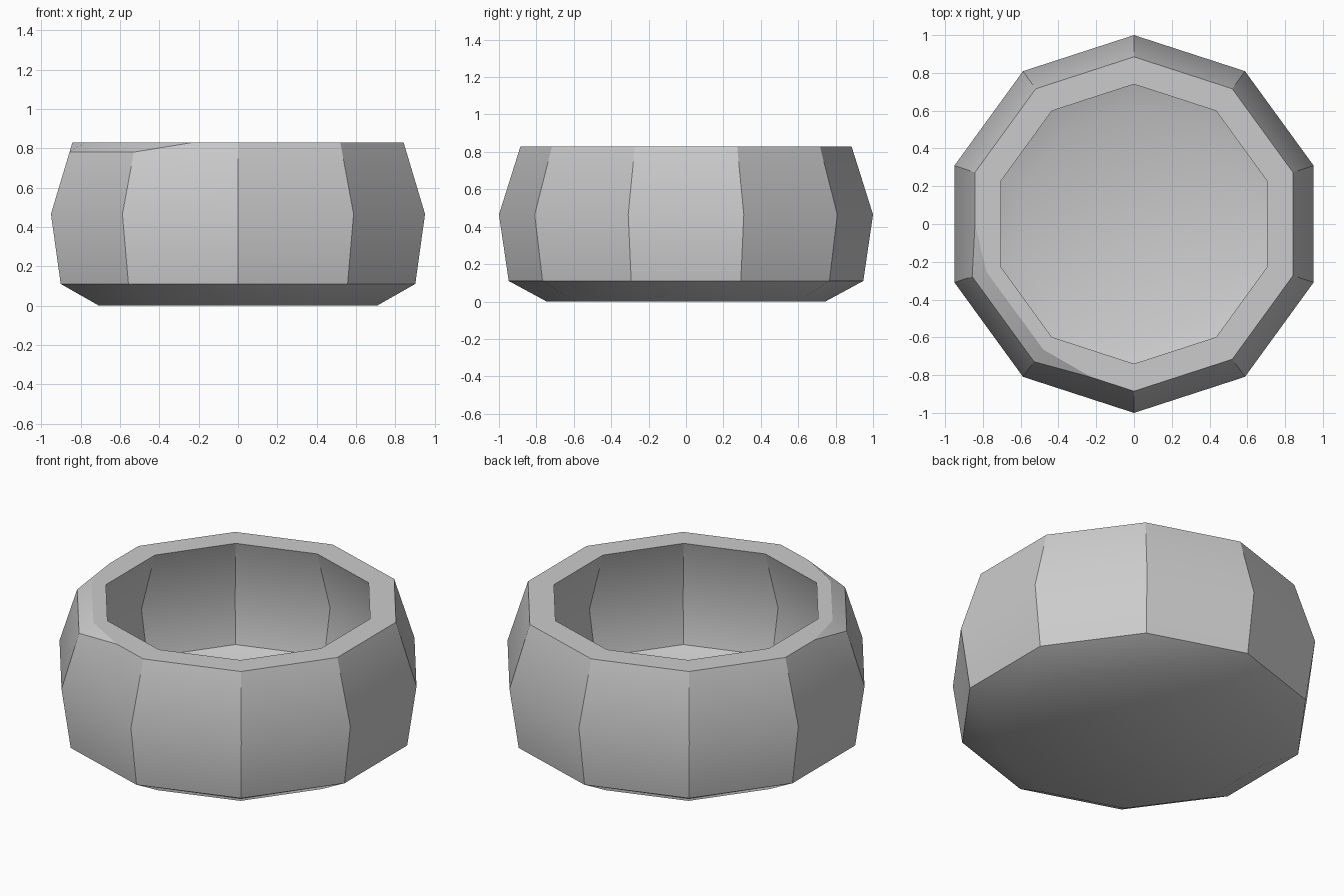
import bpy, bmesh, math
from mathutils import Vector

if "Cube" in bpy.data.objects:
    bpy.data.objects.remove(bpy.data.objects["Cube"])

N = 10
# closed wall section (radius, z): outside from base to rim, then inside down to floor
PROFILE = [(0.745, 0.0), (0.948, 0.11), (1.0, 0.465), (0.885, 0.83),
           (0.74, 0.83), (0.86, 0.465), (0.808, 0.20), (0.62, 0.13)]
RIM = 3  # index of the outer rim ring

bm = bmesh.new()


def ring(r, z):
    return [bm.verts.new((r * math.cos(math.radians(90 + 36 * k)),
                          r * math.sin(math.radians(90 + 36 * k)), z)) for k in range(N)]


# bowl walls, base and floor
rings = [ring(r, z) for r, z in PROFILE]
rim_faces = []
for j in range(len(rings) - 1):
    a, b = rings[j], rings[j + 1]
    for k in range(N):
        n = (k + 1) % N
        f = bm.faces.new((a[k], a[n], b[n], b[k]))
        if j == RIM:
            rim_faces.append(f)
bm.faces.new(rings[0][::-1])
bm.faces.new(rings[-1])

# chip in the front left of the rim, across corners 3 and 4
outer, inner, mid = rings[RIM], rings[RIM + 1], rings[RIM - 1]
start, e, f, end = outer[2], outer[3], outer[4], outer[5]
a = bm.edges.get((start, e))
d = bm.edges.get((f, end))
_, a = bmesh.utils.edge_split(a, start, 0.5)
_, d = bmesh.utils.edge_split(d, f, 0.57)
bmesh.ops.delete(bm, geom=rim_faces[2:5], context='FACES_ONLY')
for v, m in ((e, mid[3]), (f, mid[4])):
    v.co = m.co.lerp(v.co, 0.863)
b = bm.verts.new((-0.78, -0.255, 0.83))
c = bm.verts.new((-0.48, -0.665, 0.83))
for loop in ((start, a, b, inner[3], inner[2]), (b, c, inner[4], inner[3]),
             (c, d, end, inner[5], inner[4]), (a, e, b), (e, f, c, b), (f, d, c)):
    bm.faces.new(loop)

bmesh.ops.recalc_face_normals(bm, faces=bm.faces)
mesh = bpy.data.meshes.new("bowl")
bm.to_mesh(mesh)
bm.free()
bowl = bpy.data.objects.new("bowl", mesh)
bpy.context.collection.objects.link(bowl)
bpy.context.view_layer.objects.active = bowl
bowl.select_set(True)
bpy.ops.object.shade_smooth_by_angle(angle=math.radians(30))
